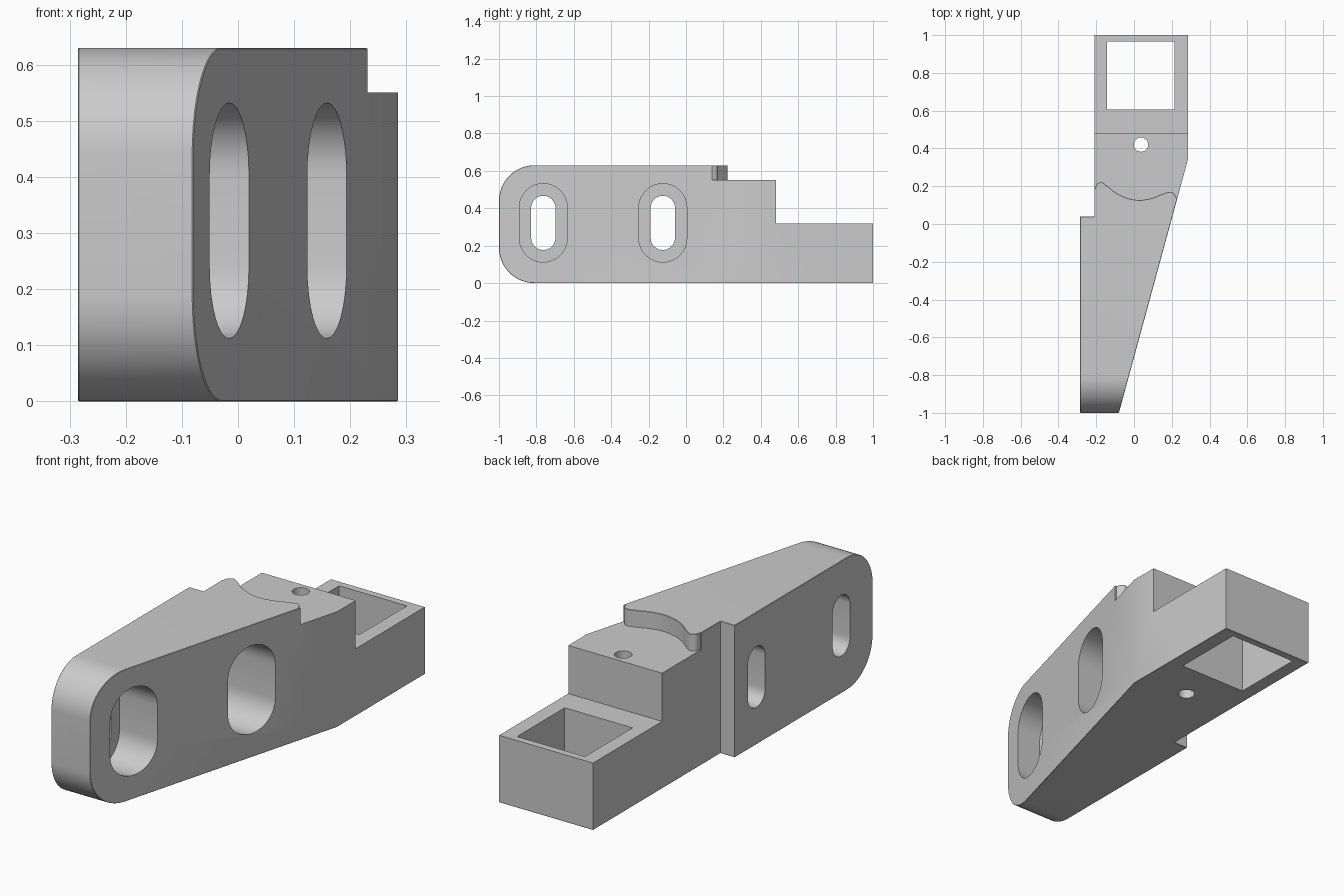
import bpy, bmesh, math
from mathutils import Vector

default = bpy.data.objects.get("Cube")
if default:
    bpy.data.objects.remove(default, do_unlink=True)

HEIGHT, DECK, TAIL = 0.63, 0.55, 0.32
LEFT, RIGHT, INNER = -0.285, 0.285, -0.21

grey = bpy.data.materials.new("plain grey")
grey.use_nodes = True
grey.diffuse_color = (0.6, 0.6, 0.6, 1)
grey.node_tree.nodes["Principled BSDF"].inputs["Base Color"].default_value = grey.diffuse_color


def prism(name, outline, axis, low, high):
    """Extrude a 2D outline along z (points are x, y) or x (points are y, z)."""
    def place(p, t):
        return (p[0], p[1], t) if axis == "z" else (t, p[0], p[1])
    bm = bmesh.new()
    face = bm.faces.new([bm.verts.new(place(p, low)) for p in outline])
    moved = bmesh.ops.extrude_face_region(bm, geom=[face])["geom"]
    step = Vector(place((0, 0), high - low))
    bmesh.ops.translate(bm, verts=[v for v in moved if isinstance(v, bmesh.types.BMVert)], vec=step)
    bmesh.ops.recalc_face_normals(bm, faces=bm.faces)
    mesh = bpy.data.meshes.new(name)
    bm.to_mesh(mesh)
    bm.free()
    mesh.materials.append(grey)
    obj = bpy.data.objects.new(name, mesh)
    bpy.context.collection.objects.link(obj)
    return obj


def carve(body, cutter, operation="DIFFERENCE"):
    mod = body.modifiers.new("carve", "BOOLEAN")
    mod.operation, mod.solver, mod.object = operation, "EXACT", cutter
    bpy.context.view_layer.objects.active = body
    bpy.ops.object.modifier_apply(modifier=mod.name)
    bpy.data.objects.remove(cutter, do_unlink=True)


def arc(cx, cy, r, start, end, steps=16):
    return [(cx + r * math.cos(math.radians(start + (end - start) * i / steps)),
             cy + r * math.sin(math.radians(start + (end - start) * i / steps)))
            for i in range(steps + 1)]


def slot(y, z, width, height):
    """Stadium outline standing upright."""
    r, h = width / 2, height / 2 - width / 2
    return arc(y, z + h, r, 0, 180) + arc(y, z - h, r, 180, 360)


def rectangle(x0, y0, x1, y1):
    return [(x0, y0), (x1, y0), (x1, y1), (x0, y1)]


def spline(points, steps=6):
    """Smooth curve through the points."""
    pts = [Vector(p) for p in points]
    pts = [2 * pts[0] - pts[1]] + pts + [2 * pts[-1] - pts[-2]]
    out = []
    for a, b, c, d in zip(pts, pts[1:], pts[2:], pts[3:]):
        for i in range(steps):
            t = i / steps
            out.append(tuple(0.5 * (2 * b + (c - a) * t + (2 * a - 5 * b + 4 * c - d) * t ** 2
                                    + (3 * b - a - 3 * c + d) * t ** 3)))
    return out + [tuple(pts[-2])]


# Wedge-shaped body with a stepped flat side
body = prism("bracket_body",
             [(LEFT, -1), (-0.08, -1), (RIGHT, 0.34), (RIGHT, 1), (INNER, 1),
              (INNER, 0.04), (LEFT, 0.04)], "z", 0, HEIGHT)

# Rounded nose
R = 0.19
nose = arc(-1 + R, HEIGHT - R, R, 90, 180) + arc(-1 + R, R, R, 180, 270)
carve(body, prism("nose_shape", nose + [(1.1, 0), (1.1, HEIGHT)], "x", -0.5, 0.5), "INTERSECT")

# Lower deck behind a wavy lip, and the lower tail
wave = spline([(-0.207, 0.185), (-0.198, 0.21), (-0.172, 0.221), (-0.14, 0.2), (-0.09, 0.162),
               (-0.03, 0.136), (0.03, 0.127), (0.09, 0.136), (0.135, 0.153), (0.188, 0.17),
               (0.21, 0.163), (0.223, 0.14)])
carve(body, prism("deck_cut", [(-0.4, 0.185)] + wave + [(0.4, 0.14), (0.4, 1.2), (-0.4, 1.2)],
                  "z", DECK, 1))
carve(body, prism("tail_cut", rectangle(-0.5, 0.48, 0.5, 1.2), "z", TAIL, 1))

# Fine chamfer on the top rim, bottom rim and nose edges
bm = bmesh.new()
bm.from_mesh(body.data)
bmesh.ops.remove_doubles(bm, verts=bm.verts, dist=0.0005)


def on_rim(edge):
    if len(edge.link_faces) != 2 or edge.calc_face_angle(0) < 0.6:
        return False
    return (all(v.co.z < 0.001 for v in edge.verts)
            or all(v.co.z > HEIGHT - 0.001 for v in edge.verts)
            or all(v.co.y < -1 + R + 0.01 for v in edge.verts))


bmesh.ops.bevel(bm, geom=[e for e in bm.edges if on_rim(e)], offset=0.007,
                segments=1, affect="EDGES", clamp_overlap=True)
bm.to_mesh(body.data)
bm.free()

# Two stepped slots: narrow through the flat side, wide from the sloped side
for y in (-0.763, -0.124):
    carve(body, prism("slot_cut", slot(y, 0.322, 0.13, 0.29), "x", -0.5, 0.5))
    carve(body, prism("recess_cut", slot(y, 0.322, 0.257, 0.42), "x", -0.18, 0.5))

# Square tail opening and round deck hole
carve(body, prism("tail_opening_cut", rectangle(-0.143, 0.607, 0.215, 0.966), "z", -0.5, 1))
carve(body, prism("deck_hole_cut", arc(0.037, 0.42, 0.038, 0, 345, 23), "z", -0.5, 1))

bpy.ops.object.select_all(action="DESELECT")
body.select_set(True)
bpy.context.view_layer.objects.active = body
bpy.ops.object.shade_smooth_by_angle(angle=math.radians(30))
